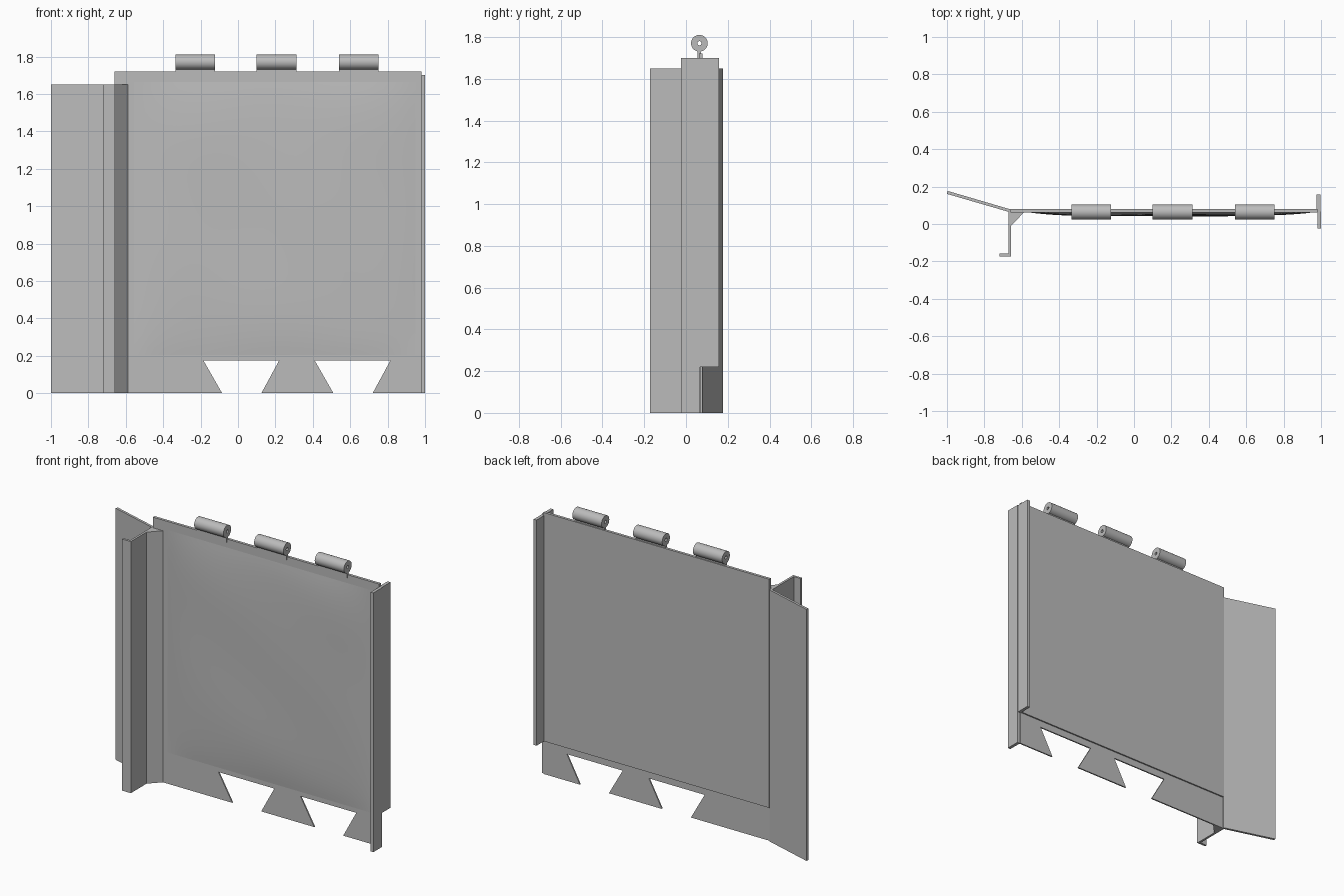
import bpy, bmesh, math

if "Cube" in bpy.data.objects:
    bpy.data.objects.remove(bpy.data.objects["Cube"], do_unlink=True)

STEEL = (0.5, 0.5, 0.5, 1)
steel = bpy.data.materials.new("grey steel")
steel.use_nodes = True
steel.diffuse_color = STEEL
steel.node_tree.nodes["Principled BSDF"].inputs["Base Color"].default_value = STEEL


def finish(name, bm):
    bmesh.ops.recalc_face_normals(bm, faces=bm.faces)
    mesh = bpy.data.meshes.new(name)
    bm.to_mesh(mesh)
    bm.free()
    mesh.materials.append(steel)
    obj = bpy.data.objects.new(name, mesh)
    bpy.context.collection.objects.link(obj)
    return obj


def extrude(name, outline, offset):
    """Extrude a closed 3D outline along an offset."""
    bm = bmesh.new()
    face = bm.faces.new([bm.verts.new(p) for p in outline])
    new = bmesh.ops.extrude_face_region(bm, geom=[face])["geom"]
    bmesh.ops.translate(bm, vec=offset, verts=[g for g in new if isinstance(g, bmesh.types.BMVert)])
    return finish(name, bm)


def upright(name, plan, z0, z1):
    return extrude(name, [(x, y, z0) for x, y in plan], (0, 0, z1 - z0))


def box(name, x, y, z):
    return upright(name, [(x[0], y[0]), (x[1], y[0]), (x[1], y[1]), (x[0], y[1])], *z)


def smooth(obj, angle):
    bpy.ops.object.select_all(action='DESELECT')
    obj.select_set(True)
    bpy.context.view_layer.objects.active = obj
    bpy.ops.object.shade_smooth_by_angle(angle=math.radians(angle))


LEFT, RIGHT, TOP, SKIRT = -0.66, 0.98, 1.72, 0.22
FRONT, BACK = 0.062, 0.08

# Main panel, and thinner skirt with two dovetail notches
box("main_panel", (LEFT, RIGHT), (FRONT, BACK), (SKIRT, TOP))
outline = [(LEFT, 0)]
for start in (-0.185, 0.41):
    outline += [(start + dx, z) for dx, z in ((0.1, 0), (0, 0.175), (0.405, 0.175), (0.31, 0))]
outline += [(RIGHT, 0), (RIGHT, SKIRT), (LEFT, SKIRT)]
extrude("notched_skirt", [(x, FRONT, z) for x, z in outline], (0, 0.009, 0))

# Gently dented pillow skin on the front of the panel
bm = bmesh.new()
bmesh.ops.create_grid(bm, x_segments=40, y_segments=40, size=1)
for v in bm.verts:
    u, w = v.co.x, v.co.y
    pillow = (1 - abs(u) ** 5) * (1 - abs(w) ** 5)
    dents = 1 + 0.12 * math.sin(5 * u + 2 * w) * math.cos(4 * w - u)
    v.co = (0.197 + 0.752 * u, FRONT - 0.001 - 0.018 * pillow * dents, 0.935 + 0.73 * w)
skin = finish("dented_front_skin", bm)
for face in skin.data.polygons:
    if face.normal.y > 0:
        face.flip()
smooth(skin, 40)

# Right end flange: full height in front, cut short behind the skirt
box("right_flange_front", (RIGHT, 1), (-0.025, 0.066), (0, 1.7))
box("right_flange_back", (0.975, 0.996), (0.066, 0.157), (SKIRT, 1.7))

# Left side: angled wing, channel post and its corner gusset
upright("angled_wing", [(LEFT, 0.062), (LEFT, 0.078), (-0.997, 0.177), (-1, 0.161)], 0, 1.65)
upright("channel_post", [(-0.672, 0.066), (-0.672, -0.158), (-0.72, -0.158),
                         (-0.72, -0.173), (-0.657, -0.173), (-0.657, 0.066)], 0, 1.65)
upright("corner_gusset", [(-0.657, -0.01), (-0.588, 0.063), (-0.657, 0.063)], 0, 1.65)

# Hinge knuckles with a pin hole, each on a short web
SIDES = 32
for i, x in enumerate((-0.335, 0.1, 0.54)):
    bm = bmesh.new()
    rings = []
    for px, r in ((x, 0.04), (x + 0.212, 0.04), (x + 0.212, 0.01), (x, 0.01)):
        angles = [2 * math.pi * k / SIDES for k in range(SIDES)]
        rings.append([bm.verts.new((px, 0.064 + r * math.cos(a), 1.77 + r * math.sin(a))) for a in angles])
    for j in range(4):
        a, b = rings[j], rings[(j + 1) % 4]
        for k in range(SIDES):
            n = (k + 1) % SIDES
            bm.faces.new((a[k], a[n], b[n], b[k]))
    smooth(finish(f"hinge_knuckle_{i + 1}", bm), 30)
    box(f"hinge_web_{i + 1}", (x, x + 0.212), (0.056, 0.073), (1.7, 1.738))
